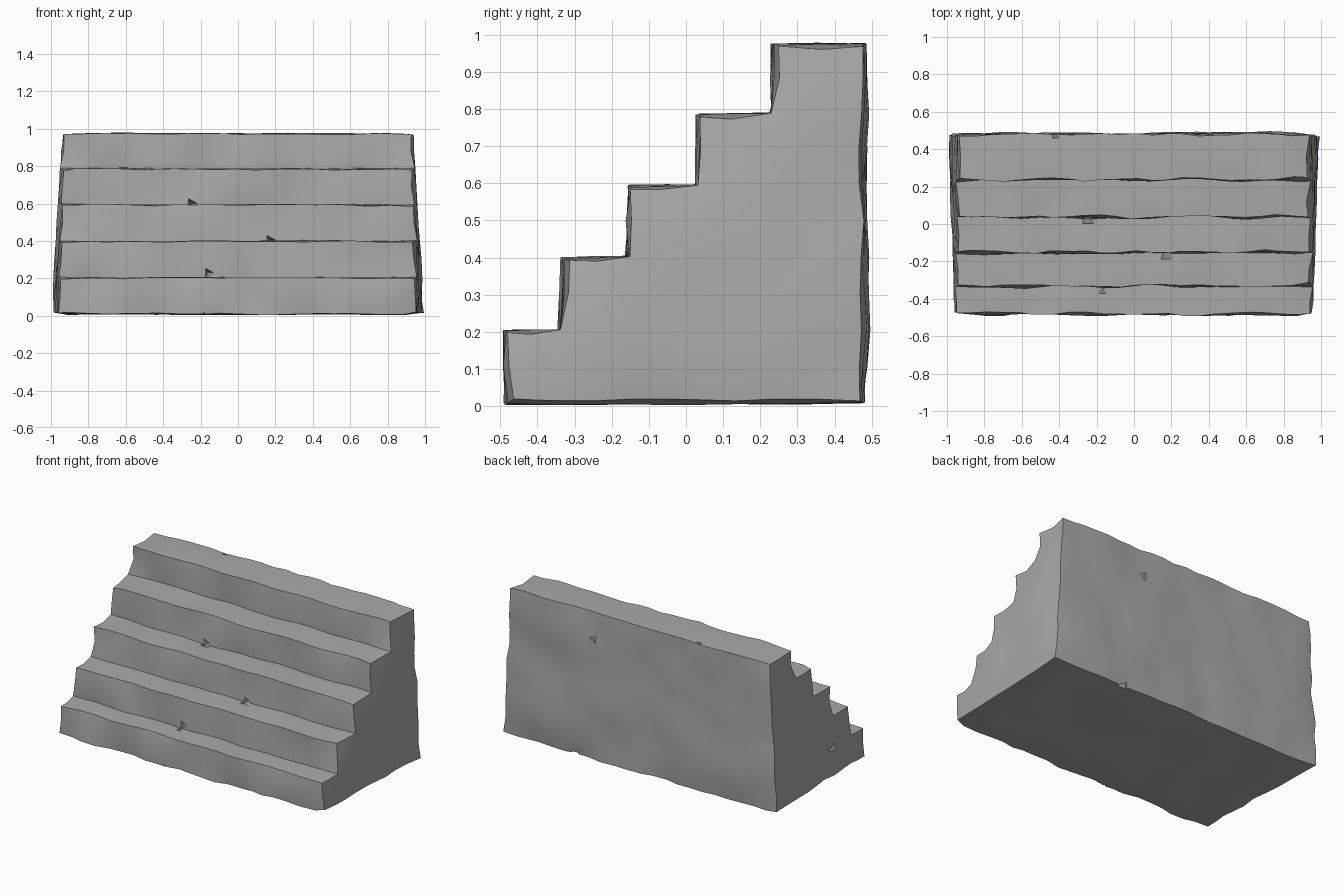
import bpy, bmesh, math, random
from itertools import product
from mathutils import Vector, noise

random.seed(4)
if "Cube" in bpy.data.objects:
    bpy.data.objects.remove(bpy.data.objects["Cube"])

stone = bpy.data.materials.new("grey stone")
stone.use_nodes = True
GREY = (0.4, 0.4, 0.4, 1)
stone.diffuse_color = GREY
stone.node_tree.nodes["Principled BSDF"].inputs["Base Color"].default_value = GREY


def halved(values):
    """Put a midpoint between each pair of levels."""
    out = [values[0]]
    for a, b in zip(values, values[1:]):
        out += [(a + b) / 2, b]
    return out


# Step layout: risers, treads and slices across the width
ys = halved([-0.485, -0.335, -0.155, 0.035, 0.235, 0.483])
zs = halved([0.008, 0.205, 0.4, 0.595, 0.787, 0.977])
NX = 22


def solid(i, j, k):
    return 0 <= i < NX and 0 <= j < 10 and 0 <= k < 10 and k // 2 <= j // 2


def weathered(i, j, k):
    """Position of a grid corner, tapered at the ends and worn by noise."""
    y, z = ys[j], zs[k]
    half = 0.965 + 0.035 * (y + 0.5) - 0.055 * z
    p = Vector((half * (2 * i / NX - 1), y, z))
    if 0 < i < NX:
        p.x += random.uniform(-0.02, 0.02)
    # Worn noses: pull convex edges inward by uneven amounts
    around = list(product((-1, 0), repeat=3))
    filled = [d for d in around if solid(i + d[0], j + d[1], k + d[2])]
    inward = sum((Vector(d) + Vector((0.5, 0.5, 0.5)) for d in filled), Vector())
    if len(filled) <= 2:
        wear = random.uniform(0, 0.012)
        if i in (0, NX):
            wear = random.uniform(0.008, 0.022)
        if len(filled) == 2 and 0 < i < NX:
            inward.z *= 0.5
        p += inward.normalized() * wear
    n = noise.noise_vector(p * 4.5)
    return p + Vector((n.x * 0.012, n.y * 0.018, n.z * 0.007))


# Staircase block: outer skin of the stepped grid
bm = bmesh.new()
verts = {}


def corner(key):
    if key not in verts:
        verts[key] = bm.verts.new(weathered(*key))
    return verts[key]


for cell in product(range(NX), range(10), range(10)):
    if not solid(*cell):
        continue
    for axis, side in product(range(3), (0, 1)):
        beside = list(cell)
        beside[axis] += 2 * side - 1
        if solid(*beside):
            continue
        u, v = (axis + 1) % 3, (axis + 2) % 3
        ring = []
        for a, b in ((0, 0), (1, 0), (1, 1), (0, 1)):
            key = list(cell)
            key[axis] += side
            key[u] += a
            key[v] += b
            ring.append(corner(tuple(key)))
        bm.faces.new(ring if side else ring[::-1])
bmesh.ops.recalc_face_normals(bm, faces=bm.faces)
mesh = bpy.data.meshes.new("stone_stairs")
bm.to_mesh(mesh)
bm.free()
stairs = bpy.data.objects.new("stone_stairs", mesh)
bpy.context.collection.objects.link(stairs)
mesh.materials.append(stone)

# Chips: small three-sided notches knocked out of the stone
chips = [
    (-0.16, -0.335, 0.23, 0.05), (-0.18, -0.49, 0.005, 0.035),
    (0.17, -0.15, 0.405, 0.05), (-0.25, 0.04, 0.6, 0.05),
    (0.33, 0.49, 0.80, 0.05), (0.47, 0.49, 0.01, 0.05),
    (-0.97, -0.12, 0.2, 0.05), (-0.42, 0.485, 0.98, 0.035),
    (-0.45, 0.49, 0.005, 0.035),
]
bm = bmesh.new()
for x, y, z, size in chips:
    made = bmesh.ops.create_cone(bm, cap_ends=True, segments=3, radius1=size,
                                 radius2=0, depth=size * 1.5)["verts"]
    # Stand the triangle upright with its point toward +z
    for v in made:
        c = v.co.copy()
        v.co = Vector((c.y, c.z, c.x)) + Vector((x, y, z))
bmesh.ops.recalc_face_normals(bm, faces=bm.faces)
cut_mesh = bpy.data.meshes.new("chip_cutter")
bm.to_mesh(cut_mesh)
bm.free()
cut_mesh.materials.append(stone)
cutter = bpy.data.objects.new("chip_cutter", cut_mesh)
bpy.context.collection.objects.link(cutter)
cutter.hide_render = True

cut = stairs.modifiers.new("chips", "BOOLEAN")
cut.operation = "DIFFERENCE"
cut.solver = "EXACT"
cut.object = cutter

# Apply the cuts, then shade smooth with crisp edges
bpy.ops.object.select_all(action="DESELECT")
stairs.select_set(True)
bpy.context.view_layer.objects.active = stairs
bpy.ops.object.modifier_apply(modifier=cut.name)
bpy.data.objects.remove(cutter)
bpy.ops.object.shade_smooth_by_angle(angle=math.radians(32))
